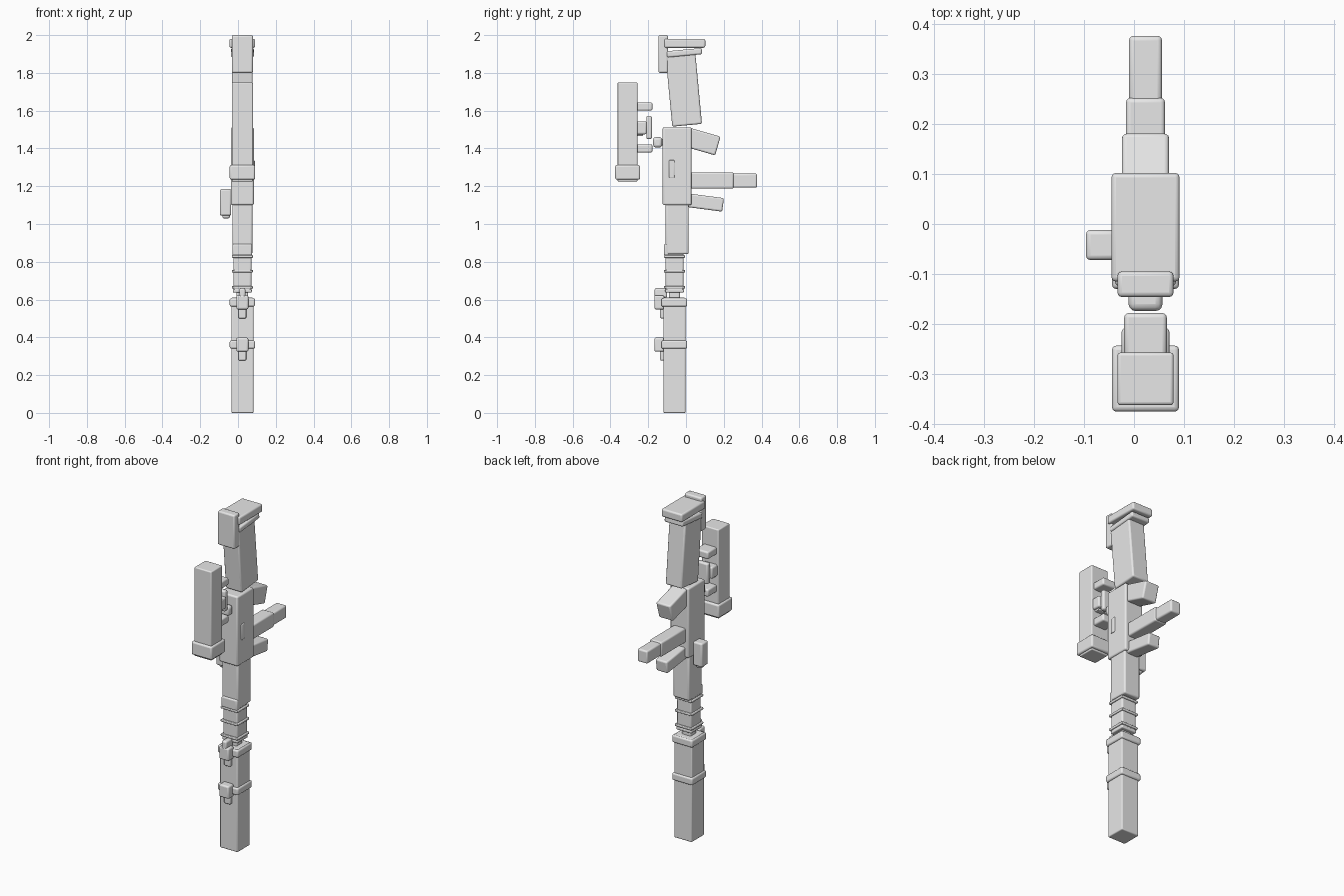
import bpy, math

grey = bpy.data.materials.new("light_grey")
grey.diffuse_color = (0.8, 0.8, 0.8, 1)
CX = 0.023  # side-to-side centre line of the main body


def block(name, w, y, z, tilt=0, bevel=0.009, x=CX):
    """Rounded box: width w about x, y and z ranges, tilt in degrees about x."""
    bpy.ops.mesh.primitive_cube_add(
        size=1, location=(x, (y[0] + y[1]) / 2, (z[0] + z[1]) / 2))
    ob = bpy.context.object
    ob.name = ob.data.name = name
    ob.scale = (w, y[1] - y[0], z[1] - z[0])
    bpy.ops.object.transform_apply(location=False, rotation=False, scale=True)
    ob.rotation_euler.x = math.radians(tilt)
    ob.data.materials.append(grey)
    mod = ob.modifiers.new("rounded_edges", 'BEVEL')
    mod.width = min(bevel, 0.3 * min(ob.dimensions))
    mod.segments = 3
    bpy.ops.object.shade_smooth_by_angle(angle=math.radians(35))
    return ob


# Shoulder stock
block("butt_pad", 0.136, (-0.115, 0.102), (1.933, 1.98))
block("cheek_plate", 0.112, (-0.146, -0.095), (1.80, 2.0))
block("stock_band", 0.122, (-0.102, 0.085), (1.89, 1.923), 5.4)
block("stock", 0.108, (-0.091, 0.067), (1.522, 1.905), 5.4)

# Receiver with side port and side handle
block("receiver", 0.122, (-0.124, 0.029), (1.10, 1.512))
block("side_port", 0.02, (-0.09, -0.06), (1.245, 1.338), bevel=0.005, x=0.079)
block("side_handle", 0.06, (-0.072, -0.012), (1.045, 1.185), x=-0.066)
block("side_handle_tip", 0.04, (-0.06, -0.024), (1.03, 1.06), x=-0.063)

# Grip, magazine and lower lever
block("grip", 0.094, (0.0, 0.172), (1.385, 1.488), -16)
block("magazine", 0.078, (0.0, 0.252), (1.187, 1.273))
block("magazine_end", 0.066, (0.23, 0.376), (1.192, 1.267))
block("lower_lever", 0.076, (0.0, 0.197), (1.078, 1.15), -7.5)

# Scope and its mounts
block("scope_tube", 0.112, (-0.362, -0.257), (1.27, 1.75), bevel=0.006)
block("scope_cap", 0.134, (-0.375, -0.243), (1.235, 1.312))
block("scope_lens", 0.112, (-0.362, -0.257), (1.225, 1.25), bevel=0.005)
for z in (1.622, 1.4):
    block("scope_mount", 0.085, (-0.265, -0.178), (z - 0.022, z + 0.022))
block("scope_turret", 0.096, (-0.265, -0.208), (1.475, 1.543))
block("turret_foot", 0.07, (-0.265, -0.228), (1.466, 1.49), bevel=0.004)
block("scope_rail", 0.076, (-0.21, -0.18), (1.45, 1.572))
block("bolt_knob", 0.068, (-0.174, -0.126), (1.405, 1.46), bevel=0.016)
block("bolt_stem", 0.04, (-0.14, -0.11), (1.415, 1.45))

# Fore-end and ringed barrel
block("handguard", 0.106, (-0.108, 0.014), (0.84, 1.11))
block("handguard_lip", 0.104, (-0.117, -0.09), (0.832, 0.895))
block("barrel", 0.096, (-0.108, -0.013), (0.64, 0.86))
for z in (0.828, 0.75, 0.665):
    block("barrel_ring", 0.112, (-0.117, -0.005), (z - 0.007, z + 0.007))
block("barrel_end", 0.1, (-0.11, -0.011), (0.637, 0.655))
block("barrel_neck", 0.062, (-0.09, -0.032), (0.59, 0.65))

# Muzzle sleeve with bands and clips
block("muzzle_sleeve", 0.117, (-0.12, -0.003), (0, 0.61), bevel=0.006)
for top, bottom, tail in ((0.607, 0.563, 0.50), (0.383, 0.34, 0.277)):
    block("sleeve_band", 0.134, (-0.13, 0.006), (bottom, top))
    mid = (top + bottom) / 2
    block("clip", 0.064, (-0.167, -0.115), (mid - 0.037, mid + 0.037))
    block("clip_tail", 0.042, (-0.137, -0.112), (tail, mid - 0.02))
block("front_knob", 0.032, (-0.166, -0.1), (0.61, 0.66))
